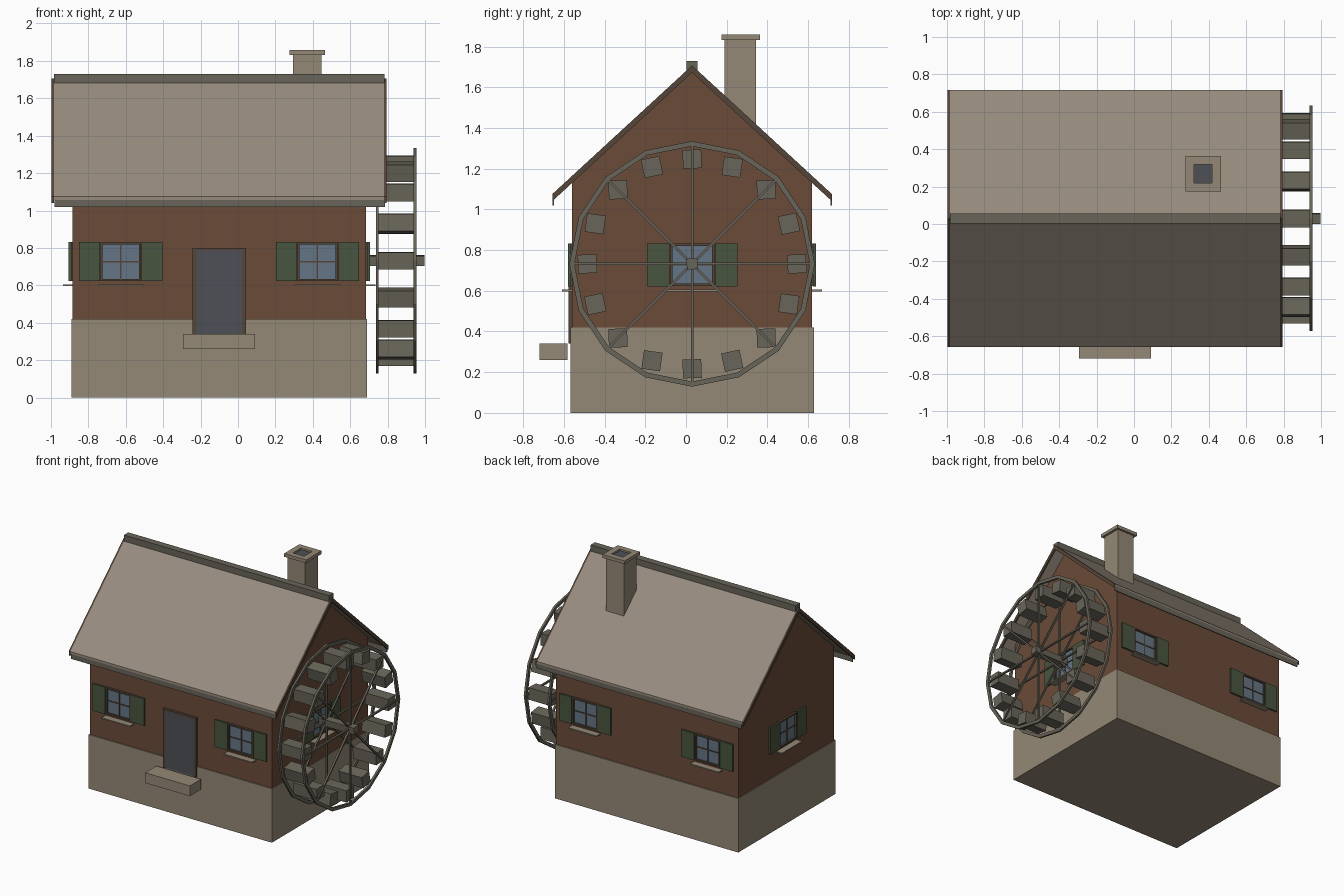
import bpy, bmesh, math
from mathutils import Matrix, Vector

if "Cube" in bpy.data.objects:
    bpy.data.objects.remove(bpy.data.objects["Cube"])

CY = 0.03  # y of ridge and wheel axis


def mat(name, r, g, b):
    m = bpy.data.materials.new(name)
    m.diffuse_color = (r, g, b, 1)
    m.use_nodes = True
    m.node_tree.nodes["Principled BSDF"].inputs["Base Color"].default_value = m.diffuse_color
    return m


STONE = mat("stone", 0.30, 0.25, 0.18)
BRICK = mat("brown_wall", 0.145, 0.07, 0.04)
TILE = mat("roof", 0.31, 0.26, 0.21)
TRIM = mat("dark_trim", 0.09, 0.06, 0.04)
WOOD = mat("weathered_wood", 0.14, 0.13, 0.10)
GREEN = mat("shutter_green", 0.065, 0.09, 0.05)
GLASS = mat("glass", 0.13, 0.18, 0.24)
DOOR = mat("door", 0.075, 0.08, 0.095)


def finish(name, bm, m):
    bmesh.ops.recalc_face_normals(bm, faces=bm.faces)
    me = bpy.data.meshes.new(name)
    bm.to_mesh(me)
    bm.free()
    me.materials.append(m)
    ob = bpy.data.objects.new(name, me)
    bpy.context.collection.objects.link(ob)
    return ob


def add_box(bm, lo, hi, M=Matrix()):
    lo, hi = Vector(lo), Vector(hi)
    bmesh.ops.create_cube(bm, size=1, matrix=M @ Matrix.Translation((lo + hi) / 2)
                          @ Matrix.Diagonal((hi - lo).to_4d()))


def boxes(name, m, items, M=Matrix()):
    bm = bmesh.new()
    for lo, hi in items:
        add_box(bm, lo, hi, M)
    return finish(name, bm, m)


def prism(name, m, profile, x0, x1):
    """Extrude a (y, z) outline along x."""
    bm = bmesh.new()
    f = bm.faces.new([bm.verts.new((x0, y, z)) for y, z in profile])
    g = bmesh.ops.extrude_face_region(bm, geom=[f])["geom"]
    bmesh.ops.translate(bm, vec=(x1 - x0, 0, 0),
                        verts=[v for v in g if isinstance(v, bmesh.types.BMVert)])
    return finish(name, bm, m)


# Stone base and walls with gables
boxes("stone_base", STONE, [((-0.89, -0.568, 0), (0.69, 0.628, 0.42))])
prism("walls", BRICK, [(-0.559, 0.42), (0.619, 0.42), (0.619, 1.155), (CY, 1.69), (-0.559, 1.155)],
      -0.885, 0.685)

# Roof slabs, barge boards, fascias and ridge cap
E, RZ, EZ = 0.687, 1.707, 1.075


def chevron(t):
    return [(CY - E, EZ), (CY, RZ), (CY + E, EZ), (CY + E, EZ - t), (CY, RZ - t), (CY - E, EZ - t)]


prism("roof", TILE, chevron(0.018), -0.985, 0.78)
prism("left_barge_board", TRIM, chevron(0.035), -0.998, -0.985)
prism("right_barge_board", TRIM, chevron(0.035), 0.78, 0.793)
boxes("eave_fascias", WOOD, [((-0.98, CY + s * (E - 0.004) - 0.004, 1.02),
                              (0.785, CY + s * (E - 0.004) + 0.004, 1.062)) for s in (-1, 1)])
boxes("ridge_cap", WOOD, [((-0.985, CY - 0.027, 1.68), (0.782, CY + 0.027, 1.73))])

# Chimney with open cap
boxes("chimney", STONE, [((0.294, 0.19, 1.38), (0.446, 0.345, 1.835))])
boxes("chimney_cap", STONE, [((0.275, 0.175, 1.832), (0.32, 0.363, 1.858)),
                             ((0.418, 0.175, 1.832), (0.465, 0.363, 1.858)),
                             ((0.32, 0.175, 1.832), (0.418, 0.218, 1.858)),
                             ((0.32, 0.318, 1.832), (0.418, 0.363, 1.858))])
boxes("flue", DOOR, [((0.318, 0.216, 1.82), (0.42, 0.32, 1.845))])

# Door and step
boxes("door_frame", TRIM, [((-0.243, -0.578, 0.34), (-0.222, -0.55, 0.8)),
                           ((0.022, -0.578, 0.34), (0.043, -0.55, 0.8)),
                           ((-0.222, -0.578, 0.785), (0.022, -0.55, 0.8))])
boxes("door", DOOR, [((-0.222, -0.572, 0.34), (0.022, -0.55, 0.785))])
boxes("door_step", STONE, [((-0.295, -0.72, 0.26), (0.09, -0.583, 0.34))])


# Windows: built facing -y at the origin, then turned onto each wall
def window(name, x, y, turn):
    M = Matrix.Translation((x, y, 0.727)) @ Matrix.Rotation(math.radians(turn), 4, 'Z')
    boxes(name + "_glass", GLASS, [((-0.1, -0.005, -0.095), (0.1, 0.01, 0.095))], M)
    bars = [((s - 0.006, -0.018, -0.103), (s + 0.006, 0.01, 0.103)) for s in (-0.103, 0.103)]
    bars += [((-0.103, -0.018, s - 0.006), (0.103, 0.01, s + 0.006)) for s in (-0.098, 0.098)]
    bars += [((-0.004, -0.01, -0.095), (0.004, 0.005, 0.095)),
             ((-0.1, -0.01, -0.004), (0.1, 0.005, 0.004))]
    boxes(name + "_frame", TRIM, bars, M)
    boxes(name + "_shutters", GREEN, [((-0.222, -0.02, -0.105), (-0.112, -0.006, 0.105)),
                                      ((0.112, -0.02, -0.105), (0.222, -0.006, 0.105))], M)
    boxes(name + "_sill", STONE, [((-0.122, -0.05, -0.131), (0.122, 0.01, -0.122))], M)


for side, x in (("left", -0.627), ("right", 0.425)):
    window("front_%s_window" % side, x, -0.559, 0)
    window("back_%s_window" % side, x, 0.619, 180)
window("right_gable_window", 0.685, CY, 90)
window("left_gable_window", -0.885, CY, -90)

# Water wheel
WZ, R = 0.732, 0.603


def rot(a, r=0.0):
    return (Matrix.Translation((0, CY, WZ)) @ Matrix.Rotation(a, 4, 'X')
            @ Matrix.Translation((0, 0, r)))


for name, x0, x1 in (("inner", 0.737, 0.752), ("outer", 0.938, 0.955)):
    bm = bmesh.new()
    rings = []
    for i in range(16):
        M = rot(i * math.tau / 16)
        rings.append([bm.verts.new(M @ Vector(c)) for c in
                      ((x0, 0, R - 0.025), (x1, 0, R - 0.025), (x1, 0, R), (x0, 0, R))])
    for i in range(16):
        a, b = rings[i], rings[(i + 1) % 16]
        for k in range(4):
            bm.faces.new((a[k], a[(k + 1) % 4], b[(k + 1) % 4], b[k]))
    finish(name + "_wheel_rim", bm, WOOD)
    bm = bmesh.new()
    for i in range(8):
        add_box(bm, (x0 + 0.001, -0.006, 0), (x1 - 0.001, 0.006, R - 0.012), rot(i * math.tau / 8))
    finish(name + "_wheel_spokes", bm, WOOD)

bm = bmesh.new()
for i in range(16):  # hanging buckets, slightly tilted
    a = i * math.tau / 16
    tilt = -a + math.radians(10) * math.sin(4 * a) + math.radians(2)
    M = rot(a, 0.515) @ Matrix.Rotation(tilt, 4, 'X')
    add_box(bm, (0.745, -0.046, -0.046), (0.945, 0.046, 0.046), M)
finish("wheel_buckets", bm, WOOD)
boxes("wheel_axle", WOOD, [((0.68, -0.027, -0.027), (0.998, 0.027, 0.027))], rot(math.radians(5)))
